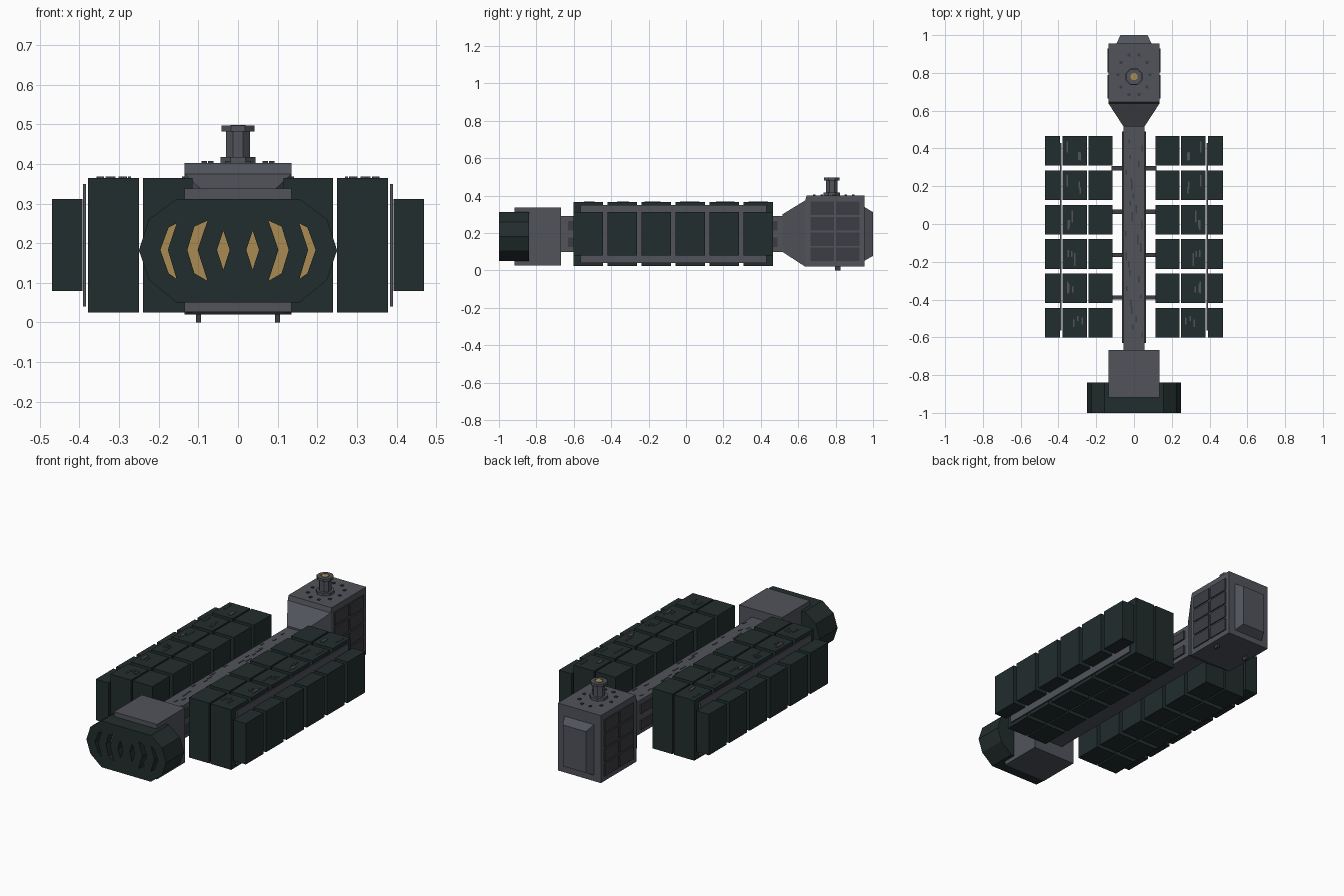
import bpy, bmesh, math, random

if "Cube" in bpy.data.objects:
    bpy.data.objects.remove(bpy.data.objects["Cube"])

random.seed(4)


def material(name, rgb):
    m = bpy.data.materials.new(name)
    m.diffuse_color = (*rgb, 1)
    m.use_nodes = True
    m.node_tree.nodes["Principled BSDF"].inputs["Base Color"].default_value = m.diffuse_color
    return m


GREEN = material("dark green paint", (0.016, 0.026, 0.026))
GREY = material("hull grey", (0.082, 0.088, 0.104))
DARK = material("dark grey", (0.045, 0.047, 0.056))
GOLD = material("gold", (0.40, 0.26, 0.085))


def finish(name, bm, *mats):
    bmesh.ops.recalc_face_normals(bm, faces=bm.faces)
    me = bpy.data.meshes.new(name)
    bm.to_mesh(me)
    bm.free()
    for m in mats:
        me.materials.append(m)
    ob = bpy.data.objects.new(name, me)
    bpy.context.collection.objects.link(ob)
    return ob


def add_box(bm, x0, x1, y0, y1, z0, z1):
    """Box between two corners."""
    vs = bmesh.ops.create_cube(bm, size=1)["verts"]
    for v in vs:
        v.co = (x1 if v.co.x > 0 else x0, y1 if v.co.y > 0 else y0, z1 if v.co.z > 0 else z0)


def boxes(name, mat, items):
    bm = bmesh.new()
    for b in items:
        add_box(bm, *b)
    return finish(name, bm, mat)


def both_sides(items):
    return [b for x0, x1, *r in items for b in ((x0, x1, *r), (-x1, -x0, *r))]


def add_loft(bm, rings):
    """Skin rings of equal length and cap both ends."""
    vr = [[bm.verts.new(p) for p in r] for r in rings]
    n = len(vr[0])
    for a, b in zip(vr, vr[1:]):
        for i in range(n):
            bm.faces.new((a[i], a[(i + 1) % n], b[(i + 1) % n], b[i]))
    bm.faces.new(vr[0])
    bm.faces.new(vr[-1])


def rect(y, x, z0, z1):
    return [(-x, y, z0), (x, y, z0), (x, y, z1), (-x, y, z1)]


def prism(bm, pts, y0, y1):
    add_loft(bm, [[(x, y, z) for x, z in pts] for y in (y0, y1)])


# Cargo containers: six rows, three columns on each side
rows = [0.387 - 0.182 * i for i in range(6)]
H = 0.0785
columns = (("inner", 0.115, 0.24, 0.025, 0.365),
           ("middle", 0.25, 0.378, 0.025, 0.365),
           ("outer", 0.392, 0.47, 0.08, 0.312))
for label, x0, x1, z0, z1 in columns:
    boxes(label + "_containers", GREEN,
          both_sides([(x0, x1, y - H, y + H, z0, z1) for y in rows]))

# Mounting plates behind the outer containers
boxes("mounting_plates", GREY, both_sides([(0.384, 0.391, -0.565, 0.43, 0.04, 0.35)]))

# Small raised strips on the container tops
strips = []
for y in rows:
    for _ in range(3):
        x = random.uniform(0.27, 0.36)
        c = y + random.uniform(-0.035, 0.035)
        h = random.uniform(0.012, 0.035)
        strips.append((x - 0.004, x + 0.004, c - h, c + h, 0.364, 0.369))
boxes("container_strips", GREY, both_sides(strips))

# Central spine with side rails, deck slots and struts
boxes("spine", GREY, [(-0.055, 0.055, -0.68, 0.53, 0.10, 0.29)])
boxes("spine_rails", DARK, both_sides([(0.055, 0.063, -0.63, 0.49, z, z + 0.05)
                                      for z in (0.125, 0.215)]))
slots = []
for i in range(26):
    x, y = random.uniform(-0.045, 0.045), -0.6 + i * 0.041
    slots.append((x - 0.004, x + 0.004, y, y + random.uniform(0.02, 0.05), 0.289, 0.292))
boxes("spine_slots", DARK, slots)
boxes("container_struts", DARK,
      both_sides([(0.05, 0.12, y - 0.011, y + 0.011, 0.18, 0.21)
                  for y in (0.295, 0.065, -0.165, -0.39)]))

# Neck block behind the command module
boxes("neck_block", GREY, [(-0.135, 0.135, -0.918, -0.668, 0.027, 0.338)])

# Command module: faceted prism with recessed window slots
bm = bmesh.new()
half = [(0.155, 0.05), (0.225, 0.108), (0.25, 0.182), (0.225, 0.26), (0.155, 0.312)]
prism(bm, half + [(-x, z) for x, z in reversed(half)], -1.0, -0.84)
head = finish("command_module", bm, GREEN, GOLD)

windows = [
    [(0.037, 0.133), (0.053, 0.183), (0.037, 0.232), (0.021, 0.183)],
    [(0.077, 0.105), (0.110, 0.124), (0.128, 0.183), (0.110, 0.242), (0.077, 0.257), (0.102, 0.183)],
    [(0.155, 0.110), (0.175, 0.124), (0.196, 0.183), (0.175, 0.240), (0.155, 0.250), (0.177, 0.183)],
]
FLOOR = -0.955
bm = bmesh.new()
for pts in windows:
    for s in (1, -1):
        prism(bm, [(s * x, z) for x, z in pts], -1.05, FLOOR)
cutter = finish("window_cutter", bm, GREEN)
cutter.hide_render = True
mod = head.modifiers.new("windows", "BOOLEAN")
mod.object = cutter
mod.solver = "EXACT"
bpy.context.view_layer.update()
cut = bpy.data.meshes.new_from_object(head.evaluated_get(bpy.context.evaluated_depsgraph_get()))
head.modifiers.clear()
head.data = cut
bpy.data.objects.remove(cutter)
for p in cut.polygons:  # gold on the recessed floors
    p.material_index = int(abs(p.center.y - FLOOR) < 0.002 and p.normal.y < -0.9)

# Engine block: tapered front, square body, tapered rear hatch
bm = bmesh.new()
add_loft(bm, [rect(0.515, 0.055, 0.10, 0.30), rect(0.638, 0.135, 0.02, 0.375),
              rect(0.645, 0.135, 0.02, 0.402), rect(0.955, 0.135, 0.02, 0.402)])
finish("engine_block", bm, GREY)
bm = bmesh.new()
add_loft(bm, [rect(0.95, 0.095, 0.05, 0.342), rect(1.0, 0.072, 0.078, 0.312)])
finish("rear_hatch", bm, GREY)

# Side panels, two by four on each side
boxes("engine_side_panels", DARK,
      both_sides([(0.134, 0.141, y, y + 0.125, z, z + 0.072)
                  for y in (0.665, 0.803) for z in (0.05, 0.132, 0.214, 0.296)]))

# Landing pads
boxes("landing_pads", DARK, both_sides([(0.093, 0.106, 0.797, 0.825, 0.0, 0.025)]))

# Roof turret
def ring(r, z):
    return [(r * math.cos(a), 0.78 + r * math.sin(a), z)
            for a in (math.pi / 8 + i * math.pi / 4 for i in range(8))]


bm = bmesh.new()
add_loft(bm, [ring(0.048, 0.40), ring(0.048, 0.418), ring(0.033, 0.418), ring(0.033, 0.482),
              ring(0.045, 0.482), ring(0.045, 0.497), ring(0.024, 0.497), ring(0.024, 0.494)])
finish("turret", bm, GREY)
bm = bmesh.new()
add_loft(bm, [ring(0.02, 0.49), ring(0.02, 0.498)])
finish("turret_lens", bm, GOLD)

# Roof bolts around the turret
bolts = []
for i in range(10):
    a = i * math.tau / 10
    x, y = 0.085 * math.cos(a), 0.79 + 0.11 * math.sin(a)
    bolts.append((x - 0.007, x + 0.007, y - 0.007, y + 0.007, 0.40, 0.407))
boxes("roof_bolts", DARK, bolts)
